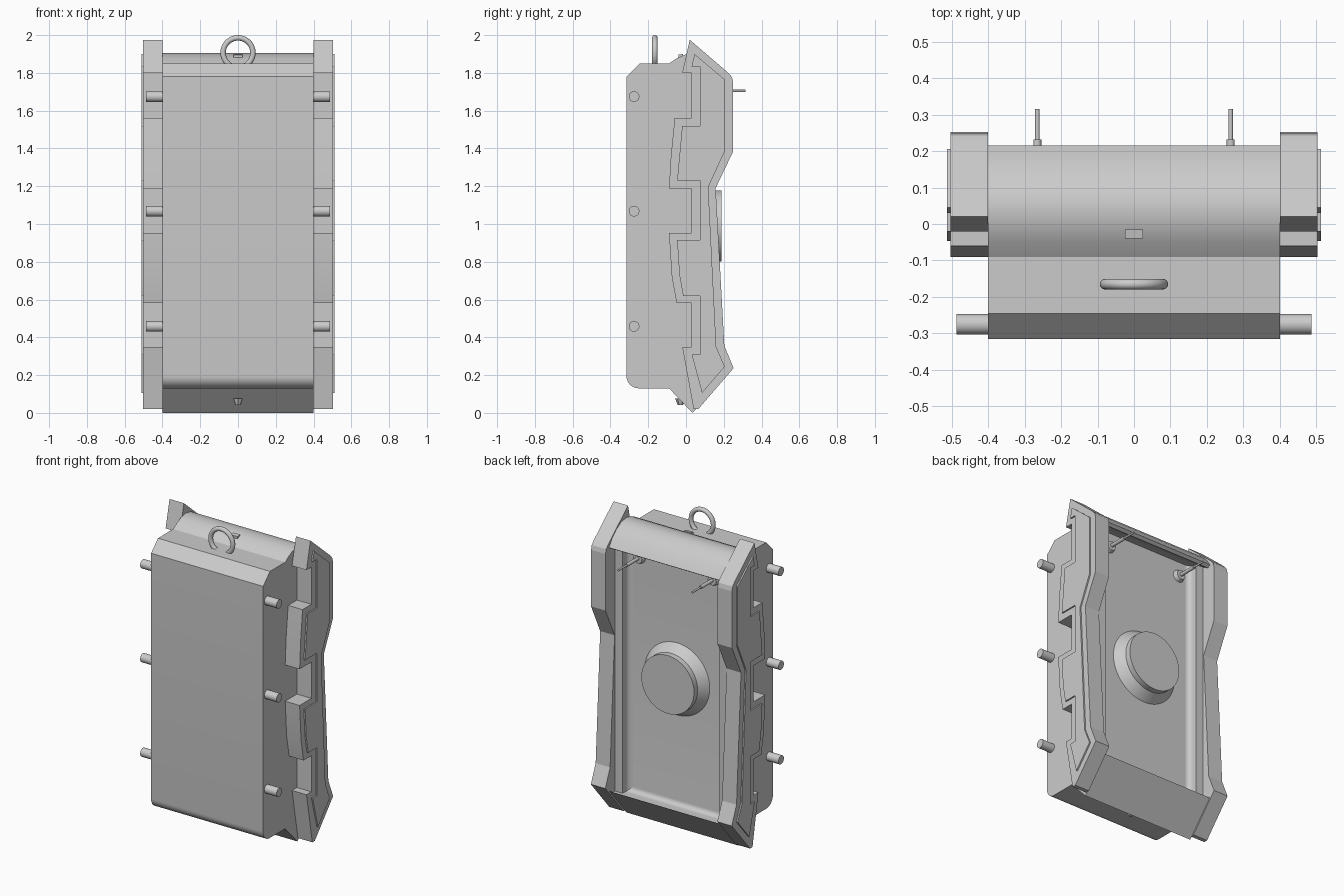
import bpy, bmesh, math
from mathutils import Matrix, Vector

cube = bpy.data.objects.get("Cube")
if cube:
    bpy.data.objects.remove(cube, do_unlink=True)

grey = bpy.data.materials.new("light_grey")
grey.use_nodes = True
colour = (0.6, 0.6, 0.6, 1)
grey.diffuse_color = colour
grey.node_tree.nodes["Principled BSDF"].inputs["Base Color"].default_value = colour


def finish(name, bm, angle=35):
    bmesh.ops.recalc_face_normals(bm, faces=bm.faces)
    mesh = bpy.data.meshes.new(name)
    bm.to_mesh(mesh)
    bm.free()
    mesh.materials.append(grey)
    ob = bpy.data.objects.new(name, mesh)
    bpy.context.collection.objects.link(ob)
    bpy.ops.object.select_all(action='DESELECT')
    ob.select_set(True)
    bpy.context.view_layer.objects.active = ob
    bpy.ops.object.shade_smooth_by_angle(angle=math.radians(angle))
    return ob


def extrude_profile(name, points, start, end, angle=30, upright=False):
    """Extrude a (y, z) profile along x, or an (x, y) profile along z if upright."""
    bm = bmesh.new()
    place = (lambda a, b: (a, b, start)) if upright else (lambda a, b: (start, a, b))
    face = bm.faces.new([bm.verts.new(place(a, b)) for a, b in points])
    geom = bmesh.ops.extrude_face_region(bm, geom=[face])["geom"]
    verts = [g for g in geom if isinstance(g, bmesh.types.BMVert)]
    length = end - start
    bmesh.ops.translate(bm, verts=verts, vec=(0, 0, length) if upright else (length, 0, 0))
    return finish(name, bm, angle)


def rod(name, start, end, r1, r2=None, segments=32):
    """Cylinder or cone between two points."""
    a, b = Vector(start), Vector(end)
    bm = bmesh.new()
    turn = (b - a).to_track_quat('Z', 'Y').to_matrix().to_4x4()
    bmesh.ops.create_cone(bm, cap_ends=True, segments=segments, radius1=r1,
                          radius2=r1 if r2 is None else r2, depth=(b - a).length,
                          matrix=Matrix.Translation((a + b) / 2) @ turn)
    return finish(name, bm)


def arc(cy, cz, r, a0, a1, n=8):
    steps = [math.radians(a0 + (a1 - a0) * i / n) for i in range(n + 1)]
    return [(cy + r * math.cos(t), cz + r * math.sin(t)) for t in steps]


# Main case: chamfered front, domed top lip, recessed back, pointed foot
PANEL_Y = 0.09
top_dome = [(-0.09, 1.85), (-0.05, 1.876), (-0.01, 1.895), (0.04, 1.904), (0.09, 1.895),
            (0.14, 1.865), (0.18, 1.827), (0.215, 1.778)]
case = (arc(-0.25, 0.195, 0.065, 270, 180) + [(-0.315, 1.78), (-0.245, 1.85)] + top_dome
        + [(0.195, 1.765), (0.15, 1.79), (PANEL_Y, 1.8)]
        + arc(PANEL_Y + 0.03, 0.21, 0.03, 180, 270, 5)
        + [(0.185, 0.185), (0.212, 0.205), (0.035, 0.0), (-0.09, 0.13)])
extrude_profile("case", case, -0.4, 0.4)

# Side armour and its raised inner panel
armour = [(0.02, 1.975), (0.222, 1.802), (0.243, 1.778), (0.25, 1.75), (0.25, 1.385),
          (0.157, 1.19), (0.203, 0.355), (0.252, 0.237), (0.065, 0.02), (0.04, 0.02),
          (-0.02, 0.35), (0.03, 0.35), (0.03, 0.583), (-0.05, 0.583), (-0.075, 0.72),
          (-0.09, 0.953), (0.03, 0.953), (0.03, 1.187), (-0.09, 1.187), (-0.08, 1.36),
          (-0.06, 1.56), (0.03, 1.56), (0.03, 1.8), (-0.02, 1.8)]
panel = [(0.045, 1.9), (0.205, 1.765), (0.205, 1.385), (0.118, 1.195), (0.16, 0.35),
         (0.205, 0.245), (0.085, 0.105), (0.03, 0.31), (0.075, 0.31), (0.075, 0.62),
         (-0.015, 0.62), (-0.035, 0.73), (-0.047, 0.915), (0.075, 0.915), (0.075, 1.23),
         (-0.047, 1.23), (-0.02, 1.52), (0.075, 1.52), (0.075, 1.835), (0.03, 1.835)]
rail = [(0.4, 0.07), (0.4, 0.152), (0.347, 0.152)] + arc(0.317, 0.12, 0.03, 360, 270, 5) + [
    (0.317, 0.07)]

for side, s in (("left", 1), ("right", -1)):
    extrude_profile(side + "_armour", armour, s * 0.4, s * 0.503, 10)
    extrude_profile(side + "_armour_panel", panel, s * 0.5, s * 0.512, 10)
    # Rail with a filleted foot along the edge of the back recess
    extrude_profile(side + "_back_rail", [(s * x, y) for x, y in rail], 0.17, 1.8,
                    upright=True)
    # Side pegs
    for i, z in enumerate((0.458, 1.068, 1.674)):
        rod(f"{side}_peg_{i + 1}", (s * 0.39, -0.275, z), (s * 0.487, -0.275, z), 0.028)
    # Back hook: flange, stem and thin pin
    x, z = s * 0.265, 1.705
    rod(side + "_hook_flange", (x, 0.08, z), (x, 0.115, z), 0.042, 0.03)
    rod(side + "_hook_stem", (x, 0.11, z), (x, 0.232, z), 0.011)
    rod(side + "_hook_pin", (x, 0.23, z), (x, 0.315, z), 0.006)

# Round boss on the back: sloped foot and straight cap
rod("back_boss_foot", (0, 0.08, 0.99), (0, 0.15, 0.99), 0.24, 0.188, 64)
rod("back_boss_cap", (0, 0.1, 0.99), (0, 0.187, 0.99), 0.188, segments=64)

# Carrying ring
bpy.ops.mesh.primitive_torus_add(major_segments=48, minor_segments=16, major_radius=0.079,
                                 minor_radius=0.0145, location=(0, -0.165, 1.9065),
                                 rotation=(math.pi / 2, 0, 0))
ring = bpy.context.object
ring.name = "carrying_ring"
ring.data.materials.append(grey)
bpy.ops.object.shade_smooth_by_angle(angle=math.radians(40))

# Small catches on the top and under the foot
catch = [(-0.04, 1.87), (-0.04, 1.896), (-0.015, 1.9), (-0.015, 1.87)]
extrude_profile("top_catch", catch, -0.024, 0.024)
rod("foot_catch", (0, -0.03, 0.042), (0, -0.03, 0.075), 0.014, 0.027, 6)
